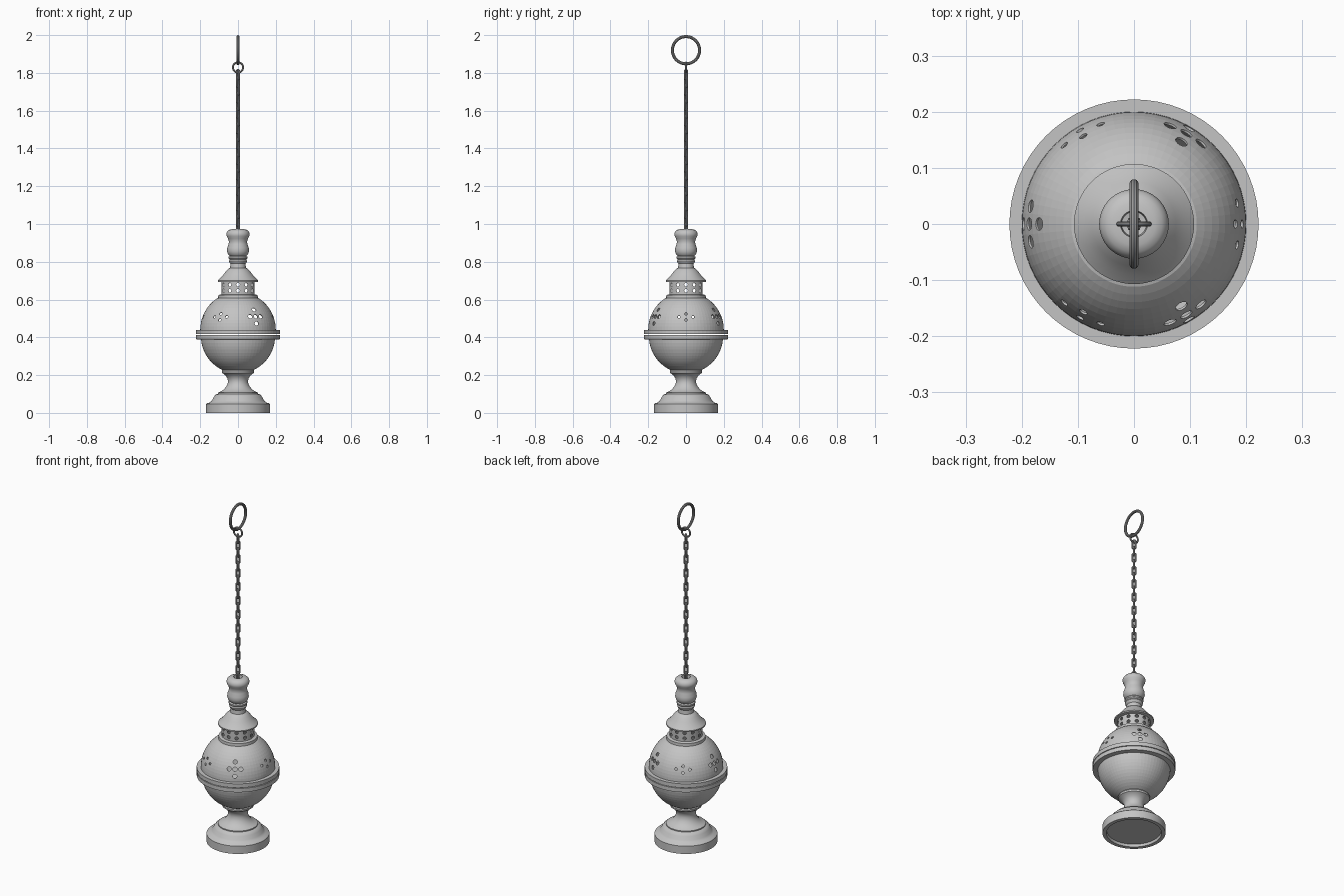
import bpy, bmesh, math
from mathutils import Matrix, Vector

if "Cube" in bpy.data.objects:
    bpy.data.objects.remove(bpy.data.objects["Cube"])

SEG = 64


def material(name, v):
    m = bpy.data.materials.new(name)
    m.diffuse_color = (v, v, v, 1)
    m.use_nodes = True
    m.node_tree.nodes["Principled BSDF"].inputs["Base Color"].default_value = m.diffuse_color
    return m


SILVER = material("silver metal", 0.55)
DARK = material("dark steel", 0.32)


def finish(bm, name, mat, smooth=True):
    bmesh.ops.recalc_face_normals(bm, faces=bm.faces)
    me = bpy.data.meshes.new(name)
    bm.to_mesh(me)
    bm.free()
    ob = bpy.data.objects.new(name, me)
    bpy.context.collection.objects.link(ob)
    if mat:
        me.materials.append(mat)
    bpy.ops.object.select_all(action='DESELECT')
    ob.select_set(True)
    bpy.context.view_layer.objects.active = ob
    if smooth:
        bpy.ops.object.shade_smooth_by_angle(angle=math.radians(35))
    return ob


def arc(cz, r, e0, e1, n):
    """Points on a circle about (0, cz), by elevation in degrees."""
    out = []
    for i in range(n + 1):
        e = math.radians(e0 + (e1 - e0) * i / n)
        out.append((max(r * math.cos(e), 0), cz + r * math.sin(e)))
    return out


def lathe(name, prof, mat, closed=False, smooth=True):
    bm = bmesh.new()
    rings = []
    for k in range(SEG):
        a = 2 * math.pi * k / SEG
        rings.append([bm.verts.new((r * math.cos(a), r * math.sin(a), z)) for r, z in prof])
    n = len(prof)
    for k in range(SEG):
        A, B = rings[k], rings[(k + 1) % SEG]
        for i in range(n if closed else n - 1):
            j = (i + 1) % n
            bm.faces.new((A[i], B[i], B[j], A[j]))
    bmesh.ops.remove_doubles(bm, verts=bm.verts, dist=1e-5)
    return finish(bm, name, mat, smooth)


# Foot with hollow underside
lathe("foot", [(0, .015), (.145, .015), (.148, 0), (.169, 0), (.169, .046), (.164, .051),
               (.148, .055), (.138, .066), (.128, .085), (.118, .097), (.107, .101), (.107, .107),
               (.09, .114), (.073, .126), (.06, .143), (.053, .162), (.055, .18), (.064, .196),
               (.077, .207), (.085, .212), (.086, .222), (.082, .228), (.06, .228)], SILVER)

# Bowl with rim
lathe("bowl", arc(.405, .196, -90, -5, 16) + [(.222, .39), (.222, .413), (.19, .413)]
      + arc(.405, .19, 0, -90, 14), SILVER, smooth=False)

# Pierced lid with collar
lid = lathe("pierced_lid", [(.196, .417), (.222, .417), (.222, .44)] + arc(.44, .2, 0, 56, 11)
            + [(.105, .608), (.104, .624), (.088, .628), (.088, .695), (.084, .695)]
            + arc(.44, .196, 64, 0, 12), SILVER, closed=True, smooth=False)

# Cutters for the holes
cut = bmesh.new()


def hole(origin, az, el, near, far, r):
    a, e = math.radians(az), math.radians(el)
    d = Vector((math.cos(a) * math.cos(e), math.sin(a) * math.cos(e), math.sin(e)))
    m = Matrix.Translation(Vector((0, 0, origin)) + d * (near + far) / 2) \
        @ d.to_track_quat('Z', 'Y').to_matrix().to_4x4()
    bmesh.ops.create_cone(cut, cap_ends=True, segments=16, radius1=r, radius2=r,
                          depth=far - near, matrix=m)


BIG = [(0, 20.5), (0, 32), (0, 9.5), (-9.8, 20.5), (9.8, 20.5)]
SMALL = [(-11.5, 20), (11.5, 20), (0, 15), (0, 25)]
for k in range(3):
    for da, e in BIG:
        hole(.44, 60 + 120 * k + da, e, .16, .23, .0115)
    for da, e in SMALL:
        hole(.44, 120 * k + da, e, .16, .23, .0075)
for k in range(12):
    for z in (.647, .678):
        hole(z, 30 * k, 0, .065, .1, .0095)
cutter = finish(cut, "hole_cutter", None, False)
cutter.hide_render = True
mod = lid.modifiers.new("holes", 'BOOLEAN')
mod.operation = 'DIFFERENCE'
mod.solver = 'EXACT'
mod.object = cutter
bpy.context.view_layer.objects.active = lid
bpy.ops.object.modifier_apply(modifier=mod.name)
bpy.data.objects.remove(cutter)

# Flared cap and turned handle
lathe("cap_and_handle", [(0, .692), (.1, .692), (.107, .694), (.107, .701), (.09, .717), (.075, .735),
                         (.062, .752), (.05, .764), (.042, .768), (.04, .79), (.046, .797),
                         (.048, .805), (.044, .812), (.05, .818), (.05, .826), (.044, .831),
                         (.053, .84), (.058, .856), (.057, .874), (.05, .893), (.048, .907),
                         (.053, .923), (.06, .936), (.062, .947), (.058, .959), (.05, .967),
                         (.038, .972), (.024, .973), (.022, .955), (0, .95)], SILVER)


def ring(name, z, major, minor, turn, stretch=0, nu=24, nv=10):
    """Upright ring or stretched chain link, turned about z (degrees)."""
    bm = bmesh.new()
    loops = []
    for i in range(nu):
        u = 2 * math.pi * (i + .5) / nu
        row = []
        for j in range(nv):
            v = 2 * math.pi * j / nv
            w = major + minor * math.cos(v)
            zz = z + w * math.sin(u) + math.copysign(stretch, math.sin(u))
            row.append(bm.verts.new((w * math.cos(u), minor * math.sin(v), zz)))
        loops.append(row)
    for i in range(nu):
        A, B = loops[i], loops[(i + 1) % nu]
        for j in range(nv):
            q = (j + 1) % nv
            bm.faces.new((A[j], B[j], B[q], A[q]))
    bm.transform(Matrix.Rotation(math.radians(turn), 4, 'Z'))
    return finish(bm, name, DARK)


# Chain, small joining ring and large finger ring
for i in range(21):
    ring("chain_link", .975 + .0408 * i, .0085, .006, 45 if i % 2 else -45, .0165, 16, 8)
ring("joining_ring", 1.829, .027, .005, 0, nu=32)
ring("finger_ring", 1.92, .072, .008, 90, nu=56)
